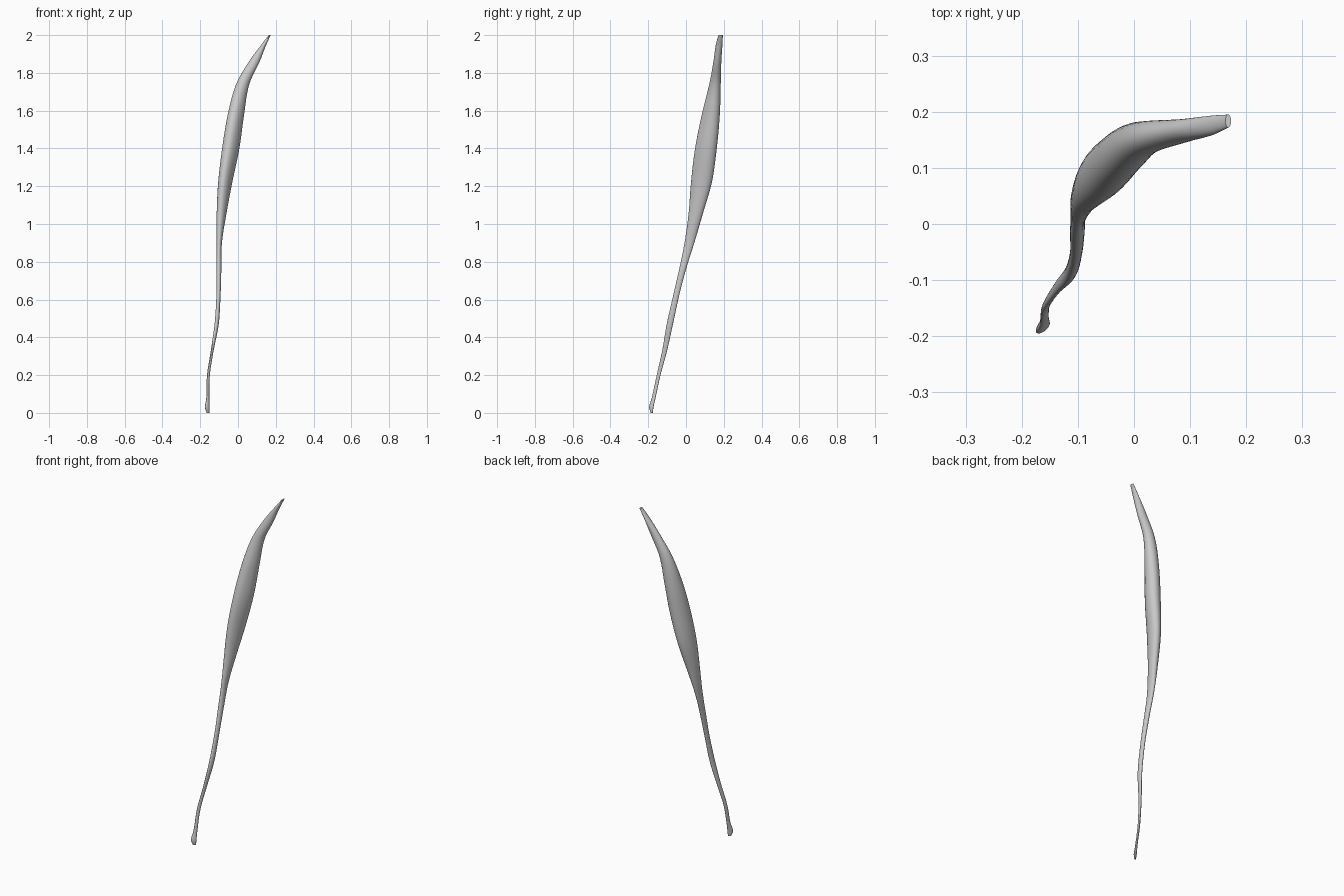
import bpy, bmesh, math

if "Cube" in bpy.data.objects:
    bpy.data.objects.remove(bpy.data.objects["Cube"])

# Cross-sections up the muscle: z, x min, x max, y min, y max, diagonal lean of the oval
SECTIONS = [
    (0.00, -.166, -.152, -.187, -.175, .6),
    (0.03, -.175, -.150, -.195, -.172, .6),
    (0.08, -.168, -.152, -.181, -.161, .5),
    (0.20, -.164, -.149, -.155, -.135, .4),
    (0.33, -.144, -.129, -.126, -.100, .3),
    (0.47, -.124, -.102, -.102, -.069, .2),
    (0.63, -.114, -.092, -.066, -.034, .1),
    (0.77, -.114, -.088, -.034, .003, .1),
    (0.90, -.113, -.085, -.008, .044, .1),
    (1.05, -.113, -.062, .013, .088, .25),
    (1.22, -.105, -.030, .026, .137, .3),
    (1.40, -.084, .008, .047, .163, .25),
    (1.58, -.054, .033, .083, .179, .2),
    (1.74, -.010, .060, .123, .184, .1),
    (1.86, .058, .115, .145, .187, 0),
    (1.95, .124, .150, .158, .193, 0),
    (2.00, .163, .173, .172, .195, 0),
]
SIDES, STEPS = 32, 6


def spline(p0, p1, p2, p3, t):
    """Smooth interpolation between sections p1 and p2, with slopes taken over z."""
    h = p2[0] - p1[0]
    out = [p1[0] + h * t]
    for i in range(1, 6):
        m1 = (p2[i] - p0[i]) / (p2[0] - p0[0]) * h
        m2 = (p3[i] - p1[i]) / (p3[0] - p1[0]) * h
        out.append((2*t**3 - 3*t*t + 1) * p1[i] + (t**3 - 2*t*t + t) * m1
                   + (3*t*t - 2*t**3) * p2[i] + (t**3 - t*t) * m2)
    return out


def ring(bm, s):
    """Leaning oval that fits its box, slightly flattened on the inner (front right) face."""
    z, x0, x1, y0, y1, lean = s
    phi = math.acos(lean)
    inner = (phi - math.pi) / 2
    flat = 0.12 * math.exp(-((z - 1.45) / 0.3) ** 2)
    verts = []
    for i in range(SIDES):
        t = math.tau * i / SIDES
        k = 1 - flat * max(0, math.cos(t - inner)) ** 4
        verts.append(bm.verts.new(((x0 + x1) / 2 + k * (x1 - x0) / 2 * math.cos(t),
                                   (y0 + y1) / 2 + k * (y1 - y0) / 2 * math.cos(t - phi), z)))
    return verts


# Muscle belly with its upper and lower tendons, one continuous loft
bm = bmesh.new()
n = len(SECTIONS)
rings = []
for j in range(n - 1):
    pts = [SECTIONS[min(max(j + d, 0), n - 1)] for d in (-1, 0, 1, 2)]
    rings += [ring(bm, spline(*pts, k / STEPS)) for k in range(STEPS)]
rings.append(ring(bm, SECTIONS[-1]))
for a, b in zip(rings, rings[1:]):
    for i in range(SIDES):
        k = (i + 1) % SIDES
        bm.faces.new((a[i], a[k], b[k], b[i]))
bm.faces.new(rings[0][::-1])
bm.faces.new(rings[-1])
bmesh.ops.recalc_face_normals(bm, faces=bm.faces)

mesh = bpy.data.meshes.new("long_muscle")
bm.to_mesh(mesh)
bm.free()
muscle = bpy.data.objects.new("long_muscle", mesh)
bpy.context.collection.objects.link(muscle)
bpy.context.view_layer.objects.active = muscle
muscle.select_set(True)
bpy.ops.object.shade_smooth_by_angle(angle=math.radians(40))
